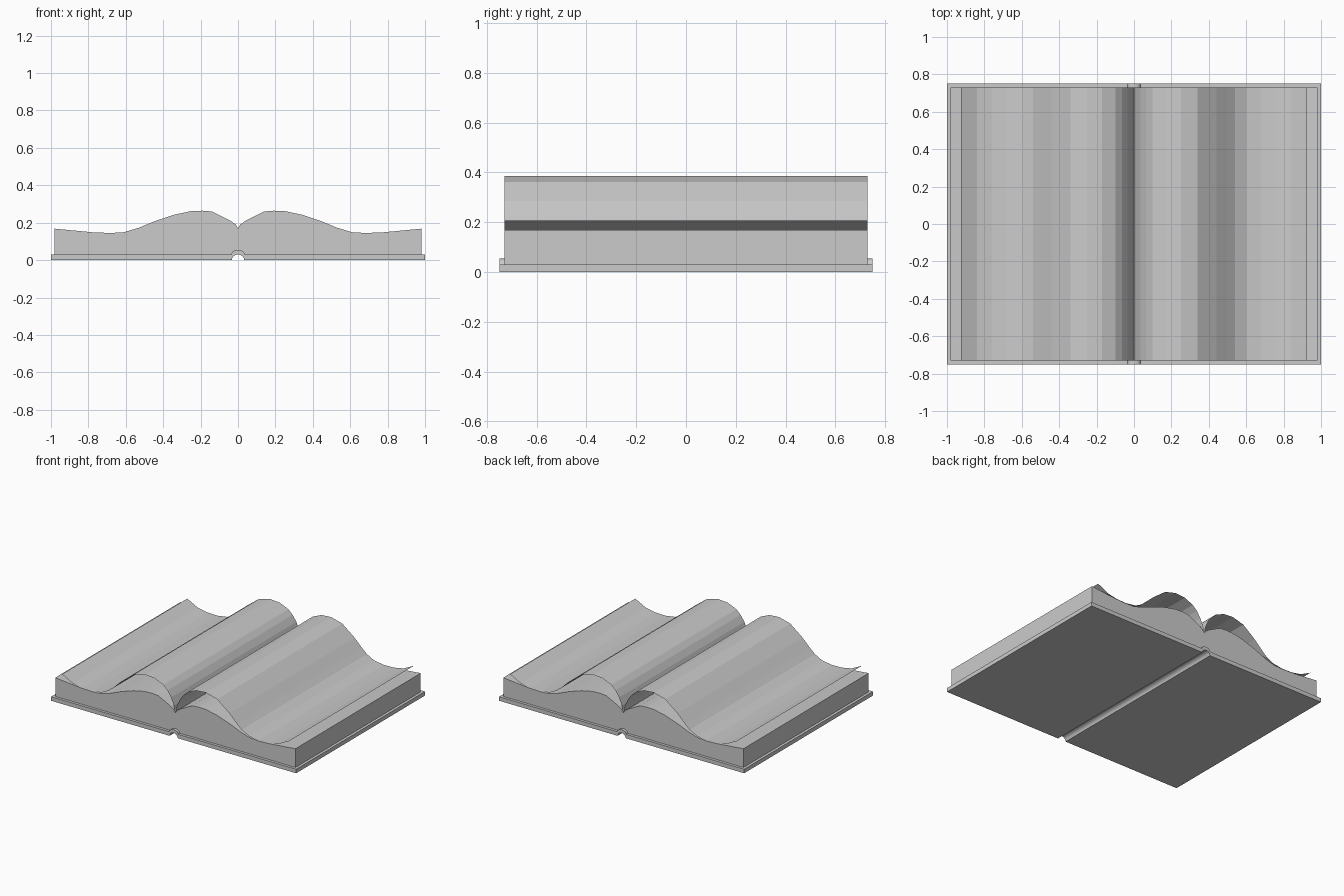
import bpy, bmesh, math

if "Cube" in bpy.data.objects:
    bpy.data.objects.remove(bpy.data.objects["Cube"])


def extrude_profile(name, points, half_depth, closed=True, smooth=None):
    """Sweep an x-z profile along y, as a capped solid or an open sheet."""
    bm = bmesh.new()
    front = [bm.verts.new((x, -half_depth, z)) for x, z in points]
    back = [bm.verts.new((x, half_depth, z)) for x, z in points]
    n = len(points)
    for i in range(n if closed else n - 1):
        j = (i + 1) % n
        bm.faces.new((front[i], front[j], back[j], back[i]))
    if closed:
        bm.faces.new(front)
        bm.faces.new(back[::-1])
        bmesh.ops.recalc_face_normals(bm, faces=bm.faces)
    mesh = bpy.data.meshes.new(name)
    bm.to_mesh(mesh)
    bm.free()
    obj = bpy.data.objects.new(name, mesh)
    bpy.context.collection.objects.link(obj)
    if smooth:
        bpy.ops.object.select_all(action='DESELECT')
        obj.select_set(True)
        bpy.context.view_layer.objects.active = obj
        bpy.ops.object.shade_smooth_by_angle(angle=math.radians(smooth))
    return obj


def mirrored(half):
    """Right half starting at x = 0 -> full profile from left to right."""
    return [(-x, z) for x, z in half[:0:-1]] + half


def arch(radius, base, height, steps=8):
    return [(-radius * math.cos(math.pi * i / steps),
             base + height * math.sin(math.pi * i / steps)) for i in range(steps + 1)]


# Cover: two flat boards joined by an arched spine
under = [(-1, 0)] + arch(0.033, 0, 0.03) + [(1, 0)]
over = [(-1, 0.03)] + arch(0.036, 0.03, 0.025) + [(1, 0.03)]
extrude_profile("cover", under + over[::-1], 0.75, smooth=35)

# Page block: solid stack with a rolling top
block_top = [(0, 0.17), (0.012, 0.19), (0.04, 0.21), (0.095, 0.238), (0.14, 0.26),
             (0.19, 0.264), (0.25, 0.262), (0.34, 0.243), (0.44, 0.21), (0.53, 0.173),
             (0.61, 0.149), (0.68, 0.145), (0.77, 0.148), (0.98, 0.168)]
extrude_profile("page_block", [(0.98, 0.03), (-0.98, 0.03)] + mirrored(block_top), 0.73)

# Loose pages: thin single sheets lifting off the block on each side
sheet = [(0, 0.17), (0.012, 0.222), (0.035, 0.275), (0.065, 0.318), (0.1, 0.35),
         (0.17, 0.38), (0.25, 0.386), (0.34, 0.362), (0.44, 0.285), (0.5, 0.227),
         (0.54, 0.191), (0.6, 0.16), (0.68, 0.148), (0.76, 0.15), (0.84, 0.165),
         (0.925, 0.208)]
extrude_profile("right_loose_page", sheet, 0.73, closed=False)
extrude_profile("left_loose_page", [(-x, z) for x, z in sheet[::-1]], 0.73, closed=False)
